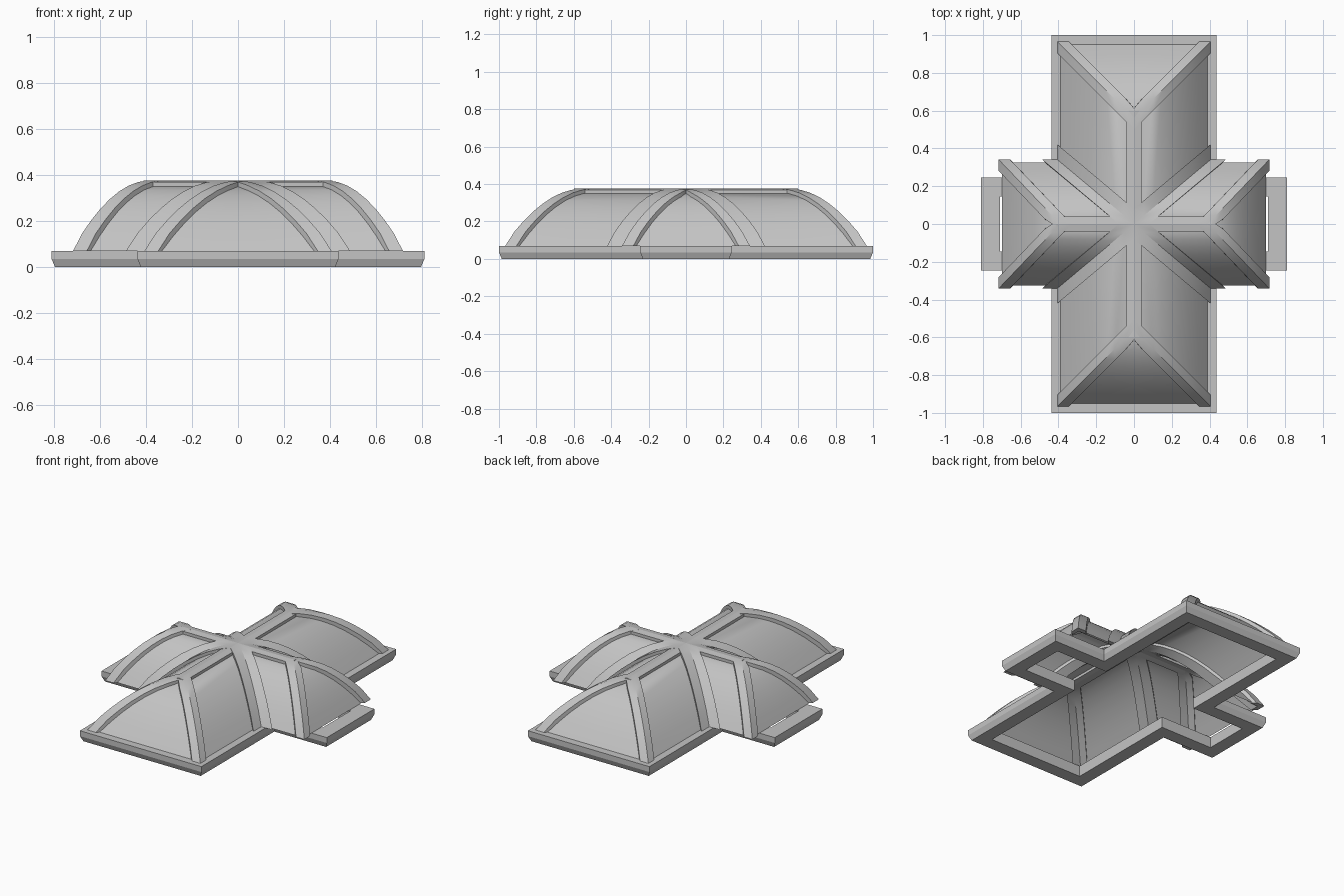
import bpy, bmesh, math
from mathutils import Vector

cube = bpy.data.objects.get("Cube")
if cube:
    bpy.data.objects.remove(cube)

stone = bpy.data.materials.new("grey_stone")
stone.use_nodes = True
GREY = (0.55, 0.55, 0.55, 1)
stone.diffuse_color = GREY
stone.node_tree.nodes["Principled BSDF"].inputs["Base Color"].default_value = GREY

EAVE, RISE, POWER, STEPS = 0.07, 0.285, 1.9, 8
MAIN_W, CROSS_W = 0.39, 0.325      # half widths of the two vaults
MAIN_R, CROSS_R = 0.56, 0.39       # half lengths of the two ridges
MAIN_RUN, CROSS_RUN = 0.39, 0.31   # plan run of the end slopes
OUT, IN = 0.02, -0.015             # rib faces outside and inside the shell
QUADRANTS = [(sx, sy) for sx in (1, -1) for sy in (1, -1)]
US = [i / STEPS for i in range(STEPS + 1)]


def height(u):
    return EAVE + RISE * (1 - u ** POWER)


def finish(name, bm, smooth=True, recalc=True):
    bmesh.ops.remove_doubles(bm, verts=bm.verts, dist=1e-5)
    bmesh.ops.dissolve_degenerate(bm, edges=bm.edges, dist=1e-5)
    if recalc:
        bmesh.ops.recalc_face_normals(bm, faces=bm.faces)
    mesh = bpy.data.meshes.new(name)
    bm.to_mesh(mesh)
    bm.free()
    mesh.materials.append(stone)
    obj = bpy.data.objects.new(name, mesh)
    bpy.context.collection.objects.link(obj)
    if smooth:
        bpy.ops.object.select_all(action='DESELECT')
        obj.select_set(True)
        bpy.context.view_layer.objects.active = obj
        bpy.ops.object.shade_smooth_by_angle(angle=math.radians(25))
    return obj


def loft(bm, rings, cap=True):
    """Join closed cross-sections into a solid."""
    rows = [[bm.verts.new(p) for p in ring] for ring in rings]
    n = len(rows[0])
    pairs = list(zip(rows, rows[1:])) if cap else list(zip(rows, rows[1:] + rows[:1]))
    for a, b in pairs:
        for i in range(n):
            j = (i + 1) % n
            bm.faces.new((a[i], a[j], b[j], b[i]))
    if cap:
        bm.faces.new(rows[0])
        bm.faces.new(rows[-1])


# Vault shell: four curved panels in each quadrant
def panels(u):
    valley = (MAIN_W * u, CROSS_W * u)
    main_y, cross_x = MAIN_R + MAIN_RUN * u, CROSS_R + CROSS_RUN * u
    return ((valley, (MAIN_W * u, main_y)),
            ((0, main_y), (MAIN_W * u, main_y)),
            (valley, (cross_x, CROSS_W * u)),
            ((cross_x, 0), (cross_x, CROSS_W * u)))


bm = bmesh.new()
for sx, sy in QUADRANTS:
    for k in range(4):
        rows = [[bm.verts.new((sx * x, sy * y, height(u))) for x, y in panels(u)[k]] for u in US]
        for a, b in zip(rows, rows[1:]):
            face = bm.faces.new((a[0], a[1], b[1], b[0]))
            face.normal_update()
            if face.normal.z < 0:
                face.normal_flip()
finish("vault_shell", bm, recalc=False)


# Folded ribs along the hips and valleys
def rib(name, start, run, side_a, side_b):
    bm = bmesh.new()
    for sx, sy in QUADRANTS:
        rings = []
        for u in US:
            slope = RISE * POWER * u ** (POWER - 1) / MAIN_W
            normal = Vector((slope, 1)).normalized()
            ring = []
            for t, sides in ((OUT, (side_a, (0, 0), side_b)), (IN, (side_b, (0, 0), side_a))):
                push = t * normal.x
                z = height(u) + t * normal.y if u < 1 else EAVE
                for dx, dy in sides:
                    x = max(start[0] + run[0] * u + push + dx, 0)
                    y = max(start[1] + run[1] * u + push + dy, 0)
                    ring.append((sx * x, sy * y, z))
            rings.append(ring)
        loft(bm, rings)
    finish(name, bm)


HIP, VALLEY = 0.06, 0.08
rib("main_hip_ribs", (0, MAIN_R), (MAIN_W, MAIN_RUN), (0, -HIP), (-HIP, 0))
rib("cross_hip_ribs", (CROSS_R, 0), (CROSS_RUN, CROSS_W), (0, -HIP), (-HIP, 0))
rib("valley_ribs", (0, 0), (MAIN_W, CROSS_W), (0, VALLEY), (VALLEY, 0))


# Ridge beams, folded to follow the crown
def ridge(name, half_length, half_width, along_y):
    bm = bmesh.new()
    top, drop = height(0), 0.006
    section = [(-half_width, top + OUT - drop), (0, top + OUT), (half_width, top + OUT - drop),
               (half_width, top + IN - drop), (0, top + IN), (-half_width, top + IN - drop)]
    loft(bm, [[(s, e, z) if along_y else (e, s, z) for s, z in section]
              for e in (-half_length, half_length)])
    finish(name, bm, smooth=False)


ridge("main_ridge_beam", 0.60, 0.04, True)
ridge("cross_ridge_beam", 0.41, 0.04, False)


# Cross-shaped cornice ring with a sloped lower edge
def cross_plan(inset, z):
    a, b, c, e = 0.437 - inset, 1 - inset, 0.81 - inset, 0.245 - inset
    return [(x, y, z) for x, y in (
        (a, b), (a, e), (c, e), (c, -e), (a, -e), (a, -b),
        (-a, -b), (-a, -e), (-c, -e), (-c, e), (-a, e), (-a, b))][::-1]


bm = bmesh.new()
loft(bm, [cross_plan(d, z) for d, z in
          ((0.015, 0), (0, 0.035), (0, EAVE), (0.1, EAVE), (0.1, 0))], cap=False)
finish("cornice", bm, smooth=False)
